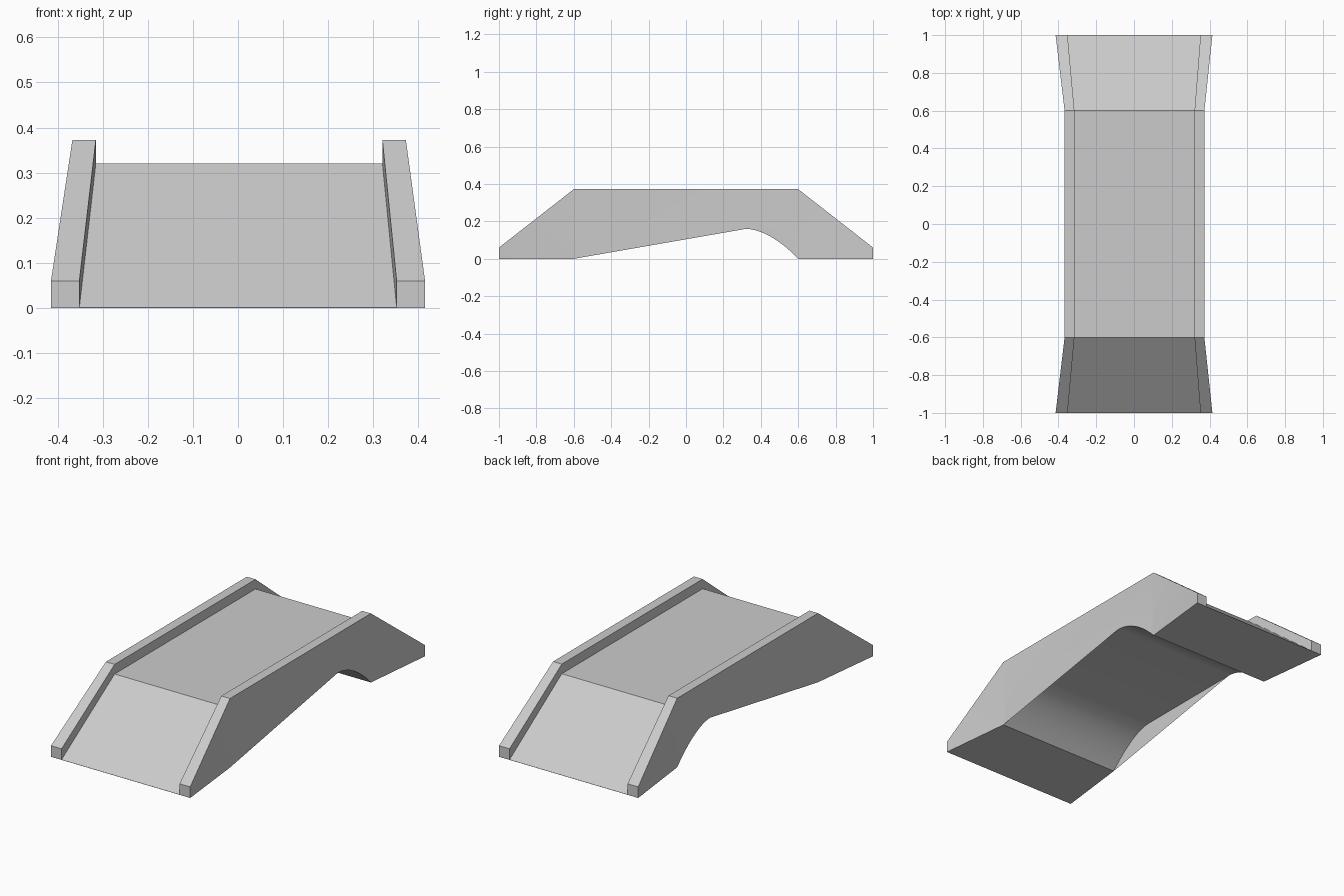
import bpy, bmesh, math

if "Cube" in bpy.data.objects:
    bpy.data.objects.remove(bpy.data.objects["Cube"])


def lerp(a, b, t):
    return a + (b - a) * t


def underside(y):
    # Flat-topped tunnel with curved ends
    if abs(y) >= 0.6:
        return 0.0
    t = max(0.0, (abs(y) - 0.32) / 0.28)
    return 0.16 * (1 - t ** 1.8)


def section(y):
    # Channel-shaped cross-section: deck between two parapet walls
    t = max(0.0, (abs(y) - 0.6) / 0.4)
    wall, deck, low = lerp(0.372, 0.06, t), lerp(0.32, 0.001, t), underside(y)
    shift = lerp(0.0025, 0, t)
    outer, inner = lerp(0.37, 0.415, t), lerp(0.318, 0.352, t)
    half = [(outer, low), (outer, wall), (inner, wall), (inner, deck)]
    pts = half + [(-x, z) for x, z in reversed(half)]
    return [(x + shift, y, z) for x, z in pts]


def add_object(name, bm):
    mesh = bpy.data.meshes.new(name)
    bm.to_mesh(mesh)
    bm.free()
    obj = bpy.data.objects.new(name, mesh)
    bpy.context.collection.objects.link(obj)
    return obj


# Bridge body lofted along its length
steps = 12
curve = [0.32 + 0.28 * i / steps for i in range(steps + 1)]
ys = [-1] + [-y for y in reversed(curve)] + curve + [1]
bm = bmesh.new()
rings = [[bm.verts.new(p) for p in section(y)] for y in ys]
for a, b in zip(rings, rings[1:]):
    for i in range(8):
        j = (i + 1) % 8
        bm.faces.new((a[i], a[j], b[j], b[i]))

# End caps
for r in (rings[0], rings[-1]):
    bm.faces.new((r[0], r[1], r[2], r[3]))
    bm.faces.new((r[4], r[5], r[6], r[7]))
    bm.faces.new((r[0], r[3], r[4], r[7]))

# Merge coplanar strips into clean flat faces
bmesh.ops.recalc_face_normals(bm, faces=bm.faces)
bmesh.ops.dissolve_limit(bm, angle_limit=math.radians(0.3),
                         verts=bm.verts, edges=bm.edges)
bmesh.ops.recalc_face_normals(bm, faces=bm.faces)
bridge = add_object("bridge", bm)

# Smooth only the curved underside
bpy.context.view_layer.objects.active = bridge
bridge.select_set(True)
bpy.ops.object.shade_smooth_by_angle(angle=math.radians(15))

# Side panels closing the tunnel mouth below a sloping line
for name, corner, sign in (("right_panel", 0, 1), ("left_panel", 7, -1)):
    bm = bmesh.new()
    outline = [section(-y)[corner] for y in reversed(curve)]
    outline.append(section(0.32)[corner])
    verts = [bm.verts.new(p) for p in outline]
    face = bm.faces.new(verts)
    face.normal_update()
    if face.normal.x * sign < 0:
        face.normal_flip()
    add_object(name, bm)
